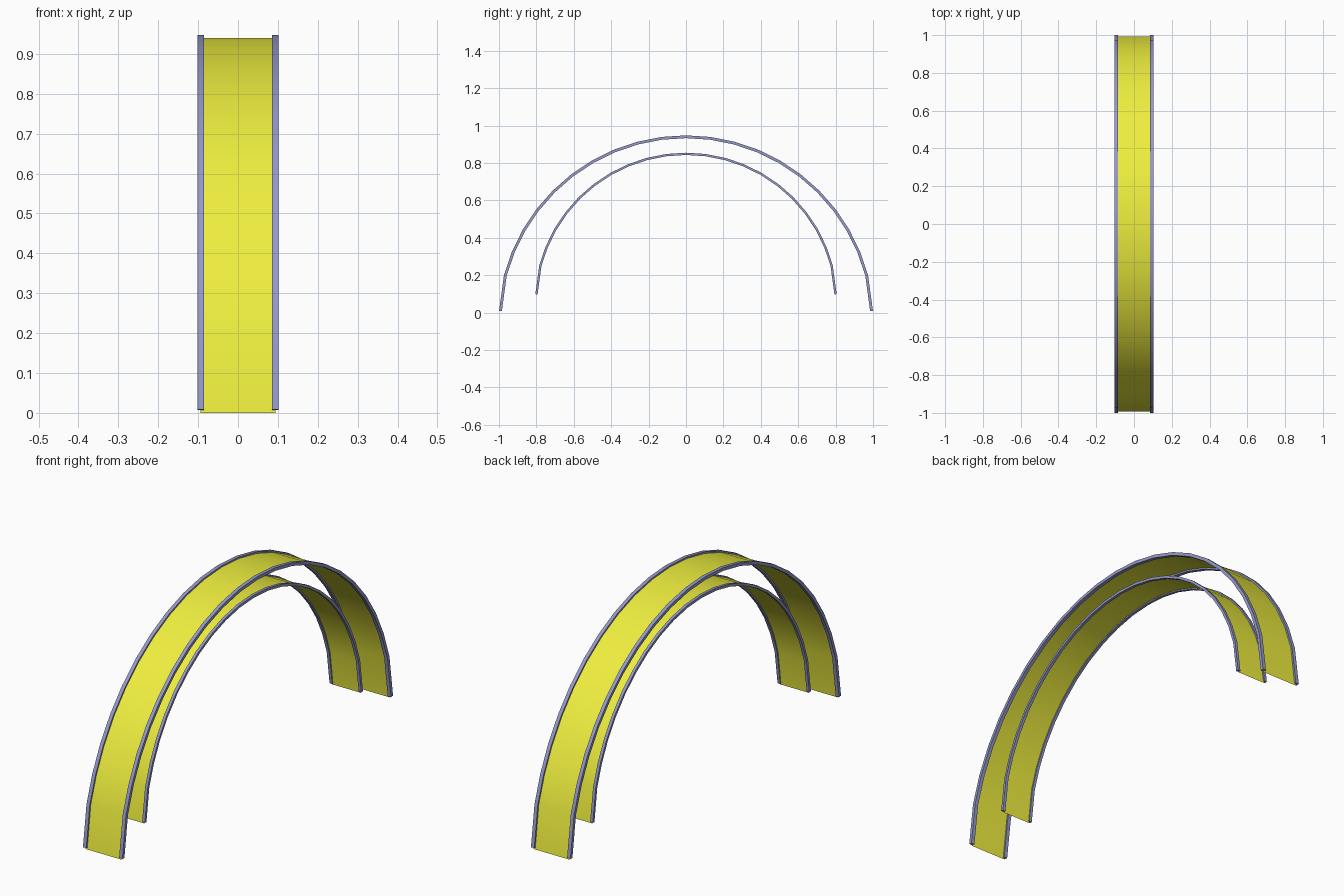
import bpy, bmesh, math

if "Cube" in bpy.data.objects:
    bpy.data.objects.remove(bpy.data.objects["Cube"])


def material(name, color):
    m = bpy.data.materials.new(name)
    m.diffuse_color = color
    m.use_nodes = True
    m.node_tree.nodes["Principled BSDF"].inputs["Base Color"].default_value = m.diffuse_color
    return m


YELLOW = material("yellow", (0.86, 0.86, 0.05, 1))
BLUE = material("blue", (0.30, 0.32, 0.58, 1))


def arch_path(foot_z):
    # circular arc in 7.5 degree steps, with a longer last step at each foot
    arc = [(math.sin(math.radians(7.5 * i)), math.cos(math.radians(7.5 * i)) - 0.06)
           for i in range(-10, 11)]
    return [(-0.992, foot_z)] + arc + [(0.992, foot_z)]


def sweep(name, path, section, closed, mat, scale, lift):
    # section points are (x, outward offset) pairs
    bm = bmesh.new()
    rings = []
    for i, (y, z) in enumerate(path):
        a, b = path[max(i - 1, 0)], path[min(i + 1, len(path) - 1)]
        dy, dz = b[0] - a[0], b[1] - a[1]
        d = math.hypot(dy, dz)
        ny, nz = -dz / d, dy / d
        rings.append([bm.verts.new((x * scale, (y + ny * o) * scale,
                                    (z + nz * o) * scale + lift)) for x, o in section])
    n = len(section)
    for r, s in zip(rings, rings[1:]):
        for j in range(n if closed else n - 1):
            k = (j + 1) % n
            bm.faces.new((r[j], r[k], s[k], s[j]))
    if closed:
        bm.faces.new(rings[0])
        bm.faces.new(rings[-1])
    bmesh.ops.recalc_face_normals(bm, faces=bm.faces)
    # open sheet faces outward
    if not closed:
        bm.faces.ensure_lookup_table()
        if bm.faces[len(bm.faces) // 2].normal.z < 0:
            bmesh.ops.reverse_faces(bm, faces=bm.faces)
    me = bpy.data.meshes.new(name)
    bm.to_mesh(me)
    bm.free()
    me.materials.append(mat)
    ob = bpy.data.objects.new(name, me)
    bpy.context.collection.objects.link(ob)
    bpy.ops.object.select_all(action='DESELECT')
    ob.select_set(True)
    bpy.context.view_layer.objects.active = ob
    bpy.ops.object.shade_smooth_by_angle(angle=math.radians(30))


# each arch: a thin band with a square trim along both edges
for label, scale, lift in (("outer", 1.0, 0.0), ("inner", 0.806, 0.091)):
    sweep(label + "_band", arch_path(0.0), [(-0.0935, 0), (0.0935, 0)],
          False, YELLOW, scale, lift)
    for side, s in (("left", -1), ("right", 1)):
        cx, hw, ht = 0.0935 * s, 0.0085, 0.0075
        box = [(cx - hw, -ht), (cx + hw, -ht), (cx + hw, ht), (cx - hw, ht)]
        sweep(f"{label}_trim_{side}", arch_path(0.008), box, True, BLUE, scale, lift)
